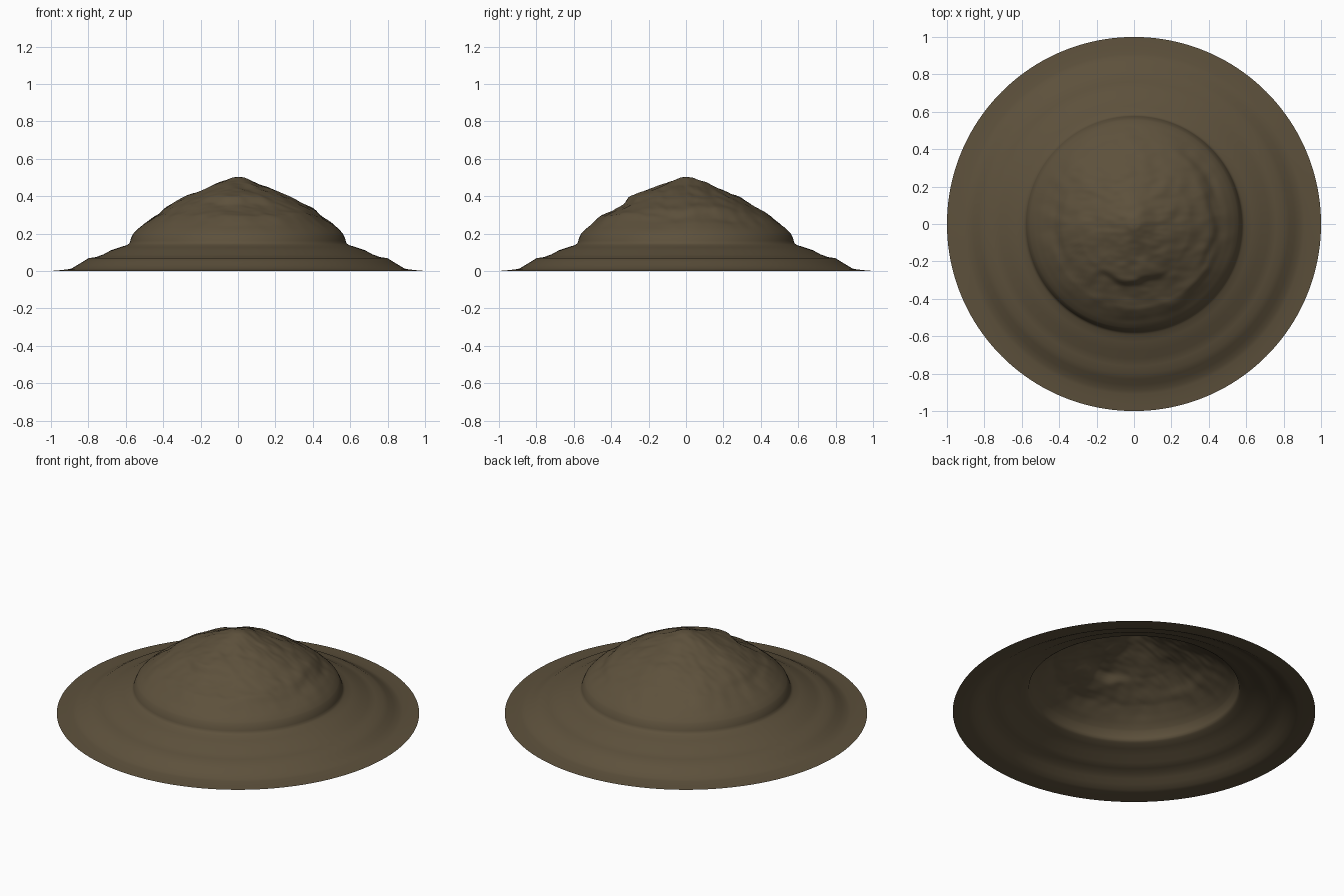
import bpy, bmesh, math
from mathutils import Vector, noise

if "Cube" in bpy.data.objects:
    bpy.data.objects.remove(bpy.data.objects["Cube"])

SEGMENTS = 160

# Radius / height profile: rocky dome, then terraced skirt
PROFILE = [(0, .503), (.03, .5), (.1, .473), (.2, .43), (.3, .384), (.4, .325),
           (.45, .295), (.5, .257), (.54, .222), (.56, .2), (.572, .175), (.58, .148),
           (.595, .138), (.63, .127), (.68, .11), (.72, .088), (.76, .074),
           (.8, .068), (.83, .049), (.86, .031), (.89, .013), (.91, .009),
           (.95, .004), (1, 0)]

# Scarps on the dome: angle (deg), half width (deg), radius, step height
SCARPS = [(-90, 38, .31, .022), (0, 40, .42, .012), (35, 30, .45, .012),
          (-35, 25, .47, .010), (180, 30, .40, .008), (-80, 50, .50, .008)]


def base_height(r):
    for (r0, z0), (r1, z1) in zip(PROFILE, PROFILE[1:]):
        if r <= r1:
            return z0 + (z1 - z0) * (r - r0) / (r1 - r0)
    return 0.0


def rock_offset(r, a):
    if r >= .57:
        return 0.0
    fade = min(1, (.57 - r) / .12) * min(1, r / .08)
    p = Vector((r * math.cos(a), r * math.sin(a), 0))
    d = .010 * noise.noise(p * 5 + Vector((3, 1, 7)))
    d += .006 * noise.noise(p * 13)
    d += .003 * noise.noise(Vector((p.x * 16, p.y * 34, 2)))
    for deg, half, rad, step in SCARPS:
        diff = (math.degrees(a) - deg + 180) % 360 - 180
        w = max(0, 1 - (diff / half) ** 2)
        edge = rad + .025 * noise.noise(p * 8)
        t = (r - edge) / .015
        # raised lip inside the edge, hollow just outside it
        d += -step * w * math.tanh(t) * math.exp(-(t / 6) ** 2) * .8
    return d * fade


# Ring radii: dense on the dome, profile points on the skirt
radii = [i * .01 for i in range(1, 56)] + [.556, .561, .567, .572, .576, .58, .587]
radii += [r for r, z in PROFILE if r > .59]

bm = bmesh.new()
apex = bm.verts.new((0, 0, PROFILE[0][1]))
rings = []
for r in radii:
    ring = []
    for i in range(SEGMENTS):
        a = 2 * math.pi * i / SEGMENTS
        ring.append(bm.verts.new((r * math.cos(a), r * math.sin(a),
                                  base_height(r) + rock_offset(r, a))))
    rings.append(ring)
for i in range(SEGMENTS):
    j = (i + 1) % SEGMENTS
    bm.faces.new((apex, rings[0][i], rings[0][j]))
    for inner, outer in zip(rings, rings[1:]):
        bm.faces.new((inner[i], outer[i], outer[j], inner[j]))

mesh = bpy.data.meshes.new("rocky_mound")
bm.to_mesh(mesh)
bm.free()
mound = bpy.data.objects.new("rocky_mound", mesh)
bpy.context.collection.objects.link(mound)
mesh.polygons.foreach_set("use_smooth", [True] * len(mesh.polygons))

# Brown earth
earth = bpy.data.materials.new("earth")
earth.diffuse_color = (.11, .082, .045, 1)
earth.use_nodes = True
earth.node_tree.nodes["Principled BSDF"].inputs["Base Color"].default_value = earth.diffuse_color
mesh.materials.append(earth)
